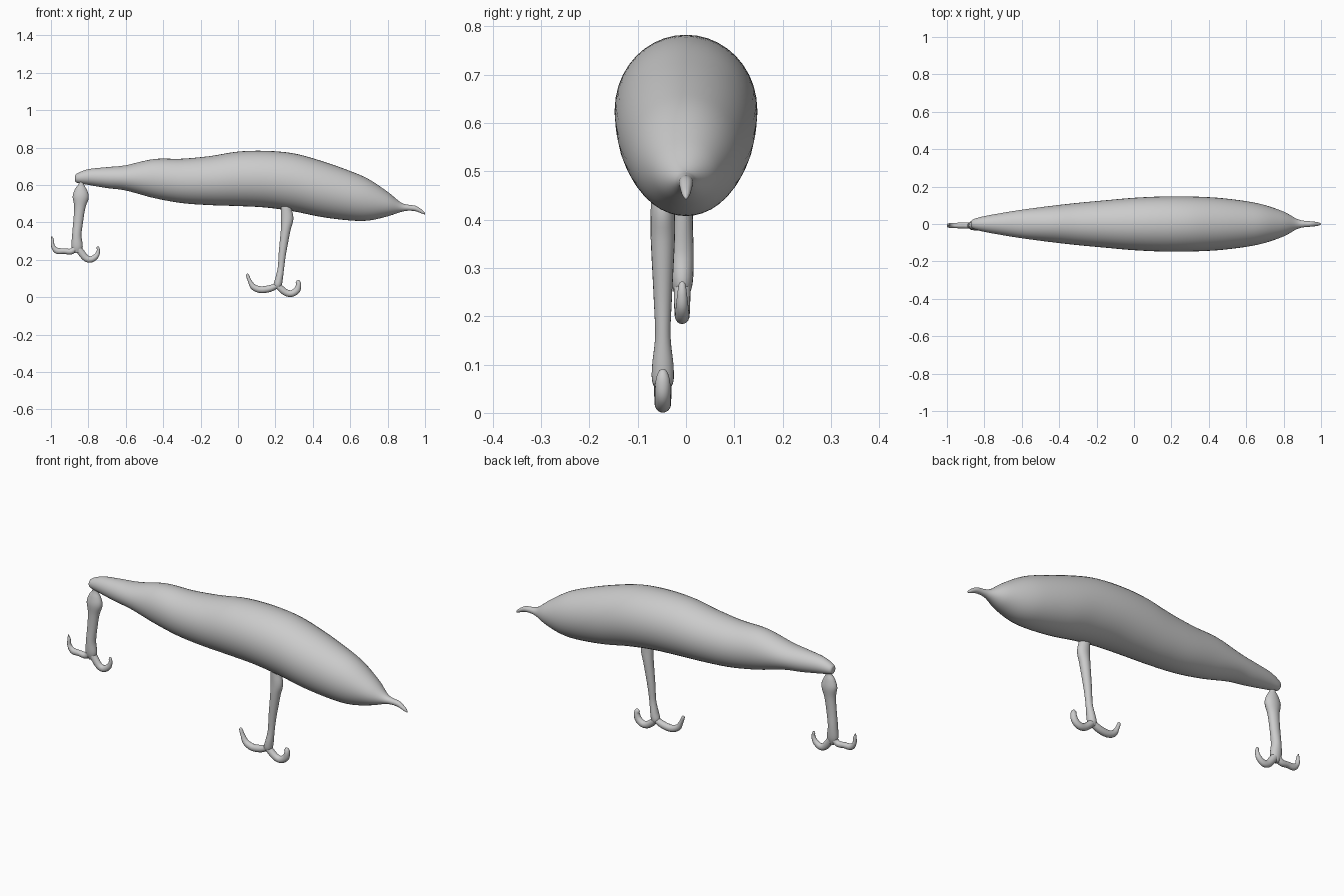
import bpy, bmesh, math
from mathutils import Vector


def spline(rows, steps):
    """Catmull-Rom interpolation through rows of numbers."""
    pts = [Vector(r) for r in rows]
    pts = [2 * pts[0] - pts[1]] + pts + [2 * pts[-1] - pts[-2]]
    out = []
    for i in range(1, len(pts) - 2):
        a, b, c, d = pts[i - 1:i + 3]
        for s in range(steps):
            t = s / steps
            out.append(0.5 * (2 * b + (c - a) * t + (2 * a - 5 * b + 4 * c - d) * t**2
                              + (3 * b - a - 3 * c + d) * t**3))
    return out + [pts[-2]]


def loft(name, rows, y=0.0, sides=20, steps=5, upright=False):
    """Skin ellipses along a path in the xz plane; row = x, z, radius in plane, radius in y."""
    path = spline(rows, steps)
    bm = bmesh.new()
    rings = []
    for i, (x, z, r, ry) in enumerate(path):
        p, q = path[max(i - 1, 0)], path[min(i + 1, len(path) - 1)]
        t = Vector((1, 0)) if upright else Vector((q[0] - p[0], q[1] - p[1])).normalized()
        ring = []
        for k in range(sides):
            a = 2 * math.pi * k / sides
            c, s = max(r, .002) * math.cos(a), max(ry, .002) * math.sin(a)
            ring.append(bm.verts.new((x - t[1] * c, y + s, z + t[0] * c)))
        rings.append(ring)
    for a, b in zip(rings, rings[1:]):
        for k in range(sides):
            n = (k + 1) % sides
            bm.faces.new((a[k], a[n], b[n], b[k]))
    bm.faces.new(rings[0])
    bm.faces.new(rings[-1])
    bmesh.ops.recalc_face_normals(bm, faces=bm.faces)
    mesh = bpy.data.meshes.new(name)
    bm.to_mesh(mesh)
    bm.free()
    for f in mesh.polygons:
        f.use_smooth = True
    ob = bpy.data.objects.new(name, mesh)
    bpy.context.collection.objects.link(ob)
    return ob


# Lure body with pointed nose: x, top, bottom, half width
body = [
    (-.872, .640, .626, .006), (-.862, .660, .612, .024), (-.80, .684, .600, .042),
    (-.70, .695, .583, .060), (-.60, .705, .570, .076), (-.45, .738, .530, .096),
    (-.30, .740, .503, .113), (-.15, .754, .492, .127), (0, .778, .487, .140),
    (.15, .782, .479, .147), (.30, .768, .458, .147), (.45, .727, .428, .140),
    (.60, .674, .410, .122), (.70, .630, .410, .101), (.80, .563, .432, .066),
    (.87, .507, .455, .028), (.91, .494, .462, .017), (.95, .488, .459, .014),
    (.985, .466, .446, .009), (1.0, .450, .442, .003)]
loft("lure_body", [(x, (t + b) / 2, (t - b) / 2, w) for x, t, b, w in body],
     sides=40, steps=6, upright=True)

# Belly hook: shank and two curved prongs
Y1 = -.048
loft("belly_hook_shank", [
    (.255, .56, .027, .024), (.257, .48, .028, .024), (.263, .42, .033, .025),
    (.255, .36, .026, .025), (.238, .24, .020, .019), (.230, .16, .017, .016),
    (.220, .10, .020, .022), (.212, .065, .022, .022), (.210, .045, .012, .012)], Y1)
loft("belly_hook_left_prong", [
    (.215, .065, .015, .017), (.17, .046, .018, .018), (.12, .040, .018, .017),
    (.082, .055, .016, .016), (.062, .088, .010, .012), (.050, .118, .008, .008),
    (.047, .125, .002, .002)], Y1)
loft("belly_hook_right_prong", [
    (.208, .068, .017, .018), (.235, .040, .018, .018), (.262, .022, .018, .017),
    (.290, .020, .018, .017), (.315, .038, .018, .016), (.324, .065, .014, .015),
    (.320, .083, .012, .010), (.317, .090, .003, .003)], Y1)

# Tail hook: shank and two curved prongs
Y2 = -.008
loft("tail_hook_shank", [
    (-.838, .64, .012, .012), (-.838, .605, .014, .014), (-.840, .575, .032, .022),
    (-.841, .535, .043, .028), (-.846, .48, .030, .024), (-.855, .40, .026, .022),
    (-.862, .33, .025, .024), (-.860, .27, .030, .022), (-.860, .235, .014, .012)], Y2)
loft("tail_hook_left_prong", [
    (-.860, .275, .018, .017), (-.89, .245, .016, .016), (-.93, .246, .015, .015),
    (-.968, .248, .016, .014), (-.989, .272, .010, .012), (-.992, .305, .008, .008),
    (-.996, .326, .002, .002)], Y2)
loft("tail_hook_right_prong", [
    (-.862, .275, .019, .018), (-.838, .238, .019, .017), (-.812, .208, .018, .016),
    (-.785, .202, .017, .015), (-.758, .220, .014, .013), (-.747, .246, .009, .010),
    (-.749, .266, .007, .007), (-.750, .272, .002, .002)], Y2)
